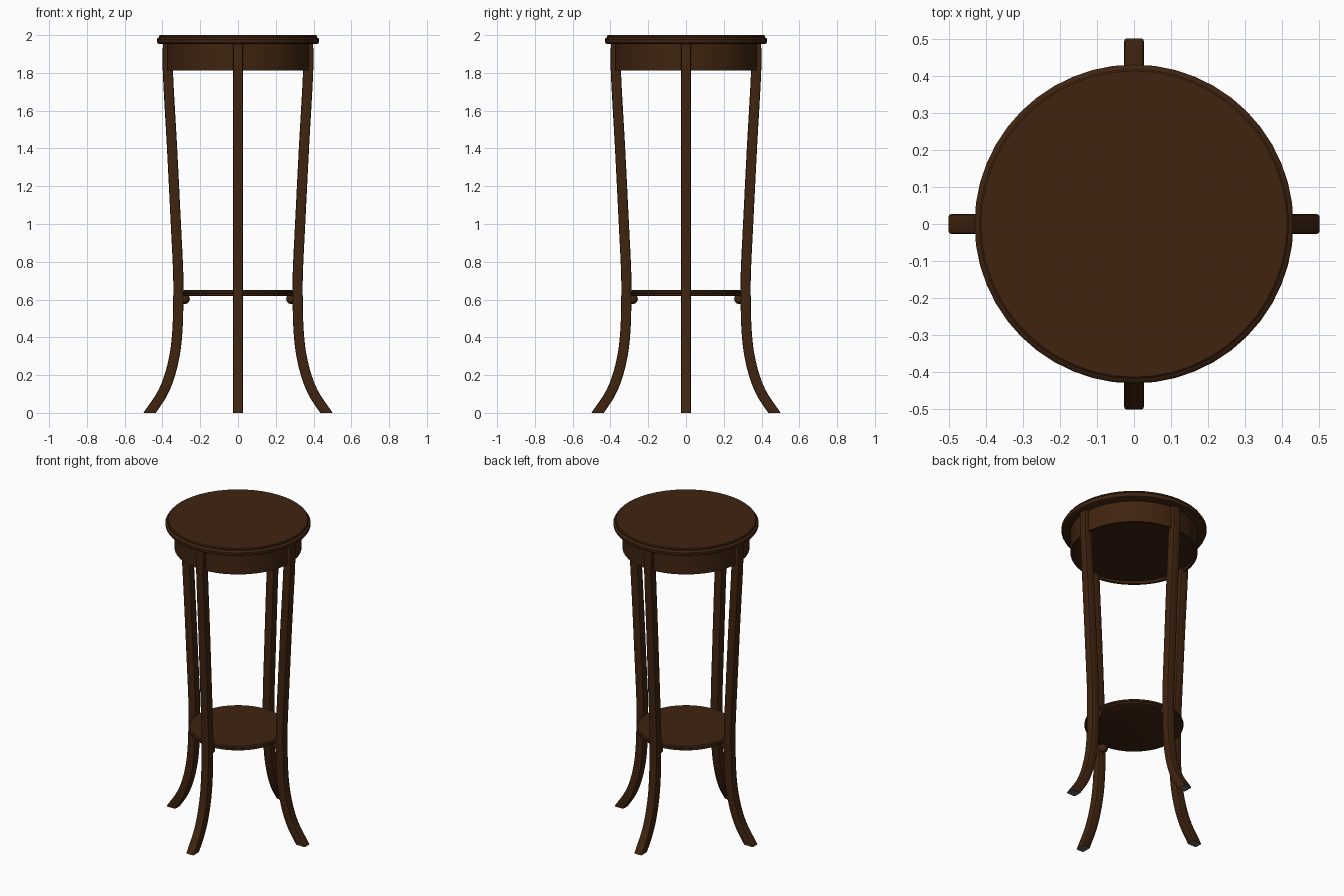
import bpy, bmesh, math
from mathutils import Vector, Matrix

if "Cube" in bpy.data.objects:
    bpy.data.objects.remove(bpy.data.objects["Cube"])

def material(name, rgb):
    m = bpy.data.materials.new(name)
    m.diffuse_color = (*rgb, 1)
    m.use_nodes = True
    m.node_tree.nodes["Principled BSDF"].inputs["Base Color"].default_value = m.diffuse_color
    return m

wood = material("dark brown wood", (0.05, 0.0175, 0.005))
felt = material("grey foot pad", (0.12, 0.115, 0.11))

def finish(name, bm, mats=(wood,)):
    bmesh.ops.recalc_face_normals(bm, faces=bm.faces)
    me = bpy.data.meshes.new(name)
    bm.to_mesh(me)
    bm.free()
    ob = bpy.data.objects.new(name, me)
    bpy.context.collection.objects.link(ob)
    for m in mats:
        me.materials.append(m)
    bpy.ops.object.select_all(action='DESELECT')
    ob.select_set(True)
    bpy.context.view_layer.objects.active = ob
    bpy.ops.object.shade_smooth_by_angle(angle=math.radians(35))
    return ob

def bridge(bm, a, b):
    n = len(a)
    for i in range(n):
        bm.faces.new((a[i], a[(i + 1) % n], b[(i + 1) % n], b[i]))

def lathe(name, profile, n=48):
    """Closed round part from (radius, z) points, capped at both ends."""
    bm = bmesh.new()
    rings = [[bm.verts.new((r * math.cos(2 * math.pi * i / n),
                            r * math.sin(2 * math.pi * i / n), z)) for i in range(n)]
             for r, z in profile]
    for a, b in zip(rings, rings[1:]):
        bridge(bm, a, b)
    bm.faces.new(rings[0])
    bm.faces.new(rings[-1])
    return finish(name, bm)

# Table top with a moulded edge
lathe("table_top", [(0.415, 1.952), (0.426, 1.957), (0.43, 1.966), (0.43, 1.978),
                    (0.424, 1.985), (0.418, 1.987), (0.418, 1.996), (0.413, 2.0)])

# Apron drum with a shallow recess below
lathe("apron", [(0.36, 1.828), (0.36, 1.812), (0.376, 1.812), (0.376, 1.956)])

# Lower shelf with a stepped edge
lathe("lower_shelf", [(0.28, 0.618), (0.288, 0.622), (0.288, 0.632),
                      (0.293, 0.635), (0.293, 0.645), (0.286, 0.65)])

# Leg centre line as (outward, height)
PATH = [Vector(p) for p in [
    (0.371, 1.956), (0.371, 1.8), (0.349, 1.4), (0.329, 1.0), (0.317, 0.75),
    (0.316, 0.6), (0.320, 0.45), (0.333, 0.32), (0.361, 0.2), (0.402, 0.1), (0.468, 0.0)]]

def smooth_path(pts, steps=4):
    ext = [2 * pts[0] - pts[1]] + pts + [2 * pts[-1] - pts[-2]]
    out = []
    for k in range(1, len(ext) - 2):
        p0, p1, p2, p3 = ext[k - 1:k + 3]
        for s in range(steps):
            t = s / steps
            out.append(0.5 * (2 * p1 + (p2 - p0) * t + (2 * p0 - 5 * p1 + 4 * p2 - p3) * t * t
                              + (3 * p1 - p0 - 3 * p2 + p3) * t ** 3))
    return out + [pts[-1]]

def section(w=0.027, c=0.007):
    """Rectangle with rounded corners."""
    pts = []
    for q in range(4):
        cx = (w - c) * (1 if q in (0, 3) else -1)
        cy = (w - c) * (1 if q in (0, 1) else -1)
        for s in range(3):
            a = math.pi / 2 * q + math.pi / 4 * s
            pts.append((cx + c * math.cos(a), cy + c * math.sin(a)))
    return pts

def leg(name, rot):
    bm = bmesh.new()
    path = smooth_path(PATH)
    rings = []
    for i, p in enumerate(path):
        t = (path[min(i + 1, len(path) - 1)] - path[max(i - 1, 0)]).normalized()
        stretch = 1 / abs(t.y)
        rings.append([bm.verts.new(rot @ Vector((p.x + x * stretch, y, p.y)))
                      for x, y in section()])
    for a, b in zip(rings, rings[1:]):
        bridge(bm, a, b)
    bm.faces.new(rings[0])
    bm.faces.new(rings[-1]).material_index = 1   # grey sole
    finish(name, bm, (wood, felt))

# Four legs, each with a round knob carrying the shelf
for k, side in enumerate(("right", "back", "left", "front")):
    rot = Matrix.Rotation(k * math.pi / 2, 3, 'Z')
    leg(side + "_leg", rot)
    bm = bmesh.new()
    bmesh.ops.create_uvsphere(bm, u_segments=16, v_segments=10, radius=0.028)
    bmesh.ops.translate(bm, vec=rot @ Vector((0.283, 0, 0.604)), verts=bm.verts)
    finish(side + "_shelf_knob", bm)
